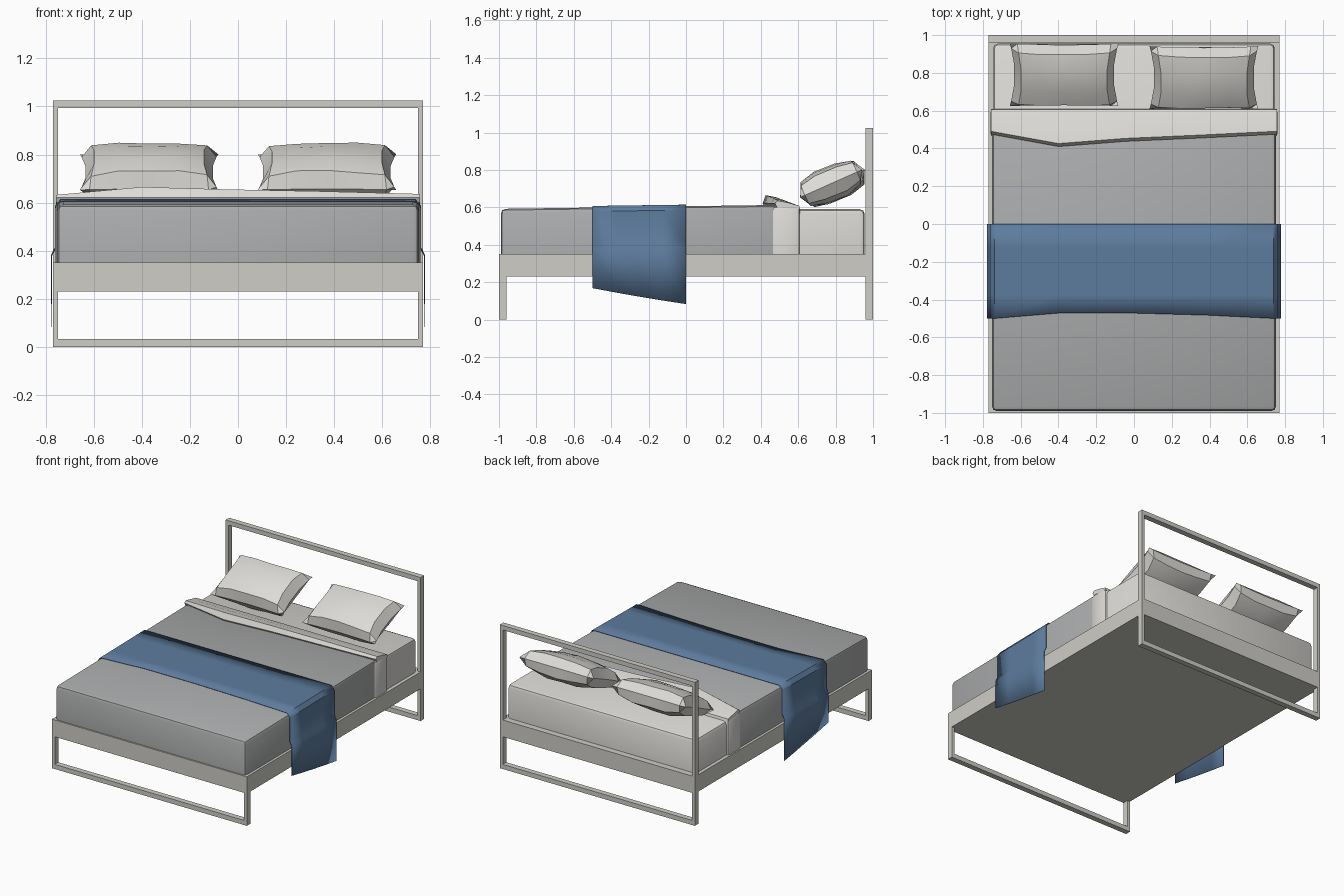
import bpy, bmesh, math, random
from mathutils import Matrix, Vector

if "Cube" in bpy.data.objects:
    bpy.data.objects.remove(bpy.data.objects["Cube"])

random.seed(4)


def mat(name, rgb):
    m = bpy.data.materials.new(name)
    m.diffuse_color = (*rgb, 1)
    m.use_nodes = True
    m.node_tree.nodes["Principled BSDF"].inputs["Base Color"].default_value = m.diffuse_color
    return m


FRAME = mat("frame_grey", (0.62, 0.61, 0.57))
LINEN = mat("white_linen", (0.72, 0.71, 0.68))
COVER = mat("cover_grey", (0.41, 0.415, 0.42))
BLUE = mat("throw_blue", (0.11, 0.20, 0.34))


def finish(bm, name, material, angle=None):
    bmesh.ops.recalc_face_normals(bm, faces=bm.faces)
    me = bpy.data.meshes.new(name)
    bm.to_mesh(me)
    bm.free()
    me.materials.append(material)
    ob = bpy.data.objects.new(name, me)
    bpy.context.collection.objects.link(ob)
    if angle:
        bpy.ops.object.select_all(action='DESELECT')
        ob.select_set(True)
        bpy.context.view_layer.objects.active = ob
        bpy.ops.object.shade_smooth_by_angle(angle=math.radians(angle))
    return ob


def box(name, x, y, z, material, bevel=0, slope=0):
    """Box from ranges; slope raises the top towards +y."""
    bm = bmesh.new()
    bmesh.ops.create_cube(bm, size=1)
    for v in bm.verts:
        v.co = [r[0] + (c + 0.5) * (r[1] - r[0]) for c, r in zip(v.co, (x, y, z))]
        if v.co.y == y[1] and v.co.z > z[0] + 0.01:
            v.co.z += slope
    if bevel:
        edges = [e for e in bm.edges if max(v.co.z for v in e.verts) > z[0] + 0.01]
        bmesh.ops.bevel(bm, geom=edges, offset=bevel, segments=2, profile=0.5, affect='EDGES')
    return finish(bm, name, material, 40 if bevel else None)


def loft(name, rows, material, angle, closed=False):
    """Skin a grid of points, optionally closing each row and capping the ends."""
    bm = bmesh.new()
    g = [[bm.verts.new(p) for p in r] for r in rows]
    n = len(g[0])
    for a, b in zip(g, g[1:]):
        for j in range(n if closed else n - 1):
            k = (j + 1) % n
            bm.faces.new((a[j], a[k], b[k], b[j]))
    if closed:
        bm.faces.new(g[0])
        bm.faces.new(g[-1])
    return finish(bm, name, material, angle)


# Frame: platform, foot loop and tall headboard loop
box("platform", (-.77, .77), (-1, 1), (.23, .35), FRAME)
for part, y, top in (("foot", (-1, -.96), .23), ("headboard", (.96, 1), 1.025)):
    for side, x in (("left", (-.77, -.748)), ("right", (.748, .77))):
        box(f"{part}_post_{side}", x, y, (0, top), FRAME)
    box(f"{part}_bottom_bar", (-.748, .748), y, (0, .033), FRAME)
box("headboard_top_bar", (-.748, .748), (.96, 1), (.993, 1.025), FRAME)

# Mattress, grey cover and the turned-back band on the sides
box("mattress", (-.745, .745), (-.975, .955), (.35, .59), LINEN, .025)
box("cover", (-.752, .752), (-.99, .5), (.35, .592), COVER, .025, .021)
box("sheet_band", (-.76, .76), (.46, .61), (.35, .605), LINEN, .02)

# Turned-back sheet lying on top, with an uneven front edge
fold = []
for x, yf, zt in ((-.757, .475, .632), (-.4, .41, .665), (-.05, .437, .655),
                  (.35, .455, .647), (.757, .475, .636)):
    fold.append([(x, yf + .012, .60), (x, yf, .622), (x, yf + .016, zt),
                 (x, yf + .075, zt - .012), (x, .605, .608), (x, .61, .59)])
loft("sheet_fold", fold, LINEN, 30, closed=True)

# Blue throw draped over both sides
half = [(.4, 0), (.738, 0), (.76, -.028), (.76, -.2), (.776, -.23)]
throw = []
for t in (0, .25, .5, .75, 1):
    y = -.5 + .5 * t
    top = .606 + .007 * t
    hem = .168 - .085 * t + .012 * (t * t - t)
    right = [(x, y, top + dz) for x, dz in half] + [(.775, y, hem)]
    left = [(-x, yy, z) for x, yy, z in reversed(right)]
    row = left + [(0, y, top)] + right
    # wavy front edge on the left of the top
    row = [(x, yy + (.028 if t == 0 and abs(x) < .5 else 0) * (1 - .4 * (x > 0)), z)
           for x, yy, z in row]
    throw.append(row)
ob = loft("throw", throw, BLUE, 30)
m = ob.modifiers.new("thickness", 'SOLIDIFY')
m.thickness = .003
m.offset = 0


# Pillows: two bulged grids sharing a seam, leaning back
def pillow(name, cx, cy):
    us = ((-1, 0), (-.86, .72), (-.45, .95), (0, 1), (.45, .95), (.86, .72), (1, 0))
    vs = ((-1, 0), (-.84, .75), (-.35, 1), (.35, 1), (.84, .75), (1, 0))
    place = Matrix.Translation((cx, cy, .727)) @ Matrix.Rotation(math.radians(24), 4, 'X')
    bm = bmesh.new()
    for s in (-1, 1):
        g = []
        for u, fu in us:
            row = []
            for v, fv in vs:
                x = .288 * u * (.91 + .09 * v * v)
                y = .182 * v * (.95 + .05 * u * u)
                h = .093 * fu * fv
                if h:
                    h += random.uniform(-.006, .006)
                row.append(bm.verts.new(place @ Vector((x, y, s * h))))
            g.append(row)
        for a, b in zip(g, g[1:]):
            for j in range(len(vs) - 1):
                bm.faces.new((a[j], b[j], b[j + 1], a[j + 1]))
    bmesh.ops.remove_doubles(bm, verts=bm.verts, dist=.0005)
    finish(bm, name, LINEN, 32)


pillow("pillow_left", -.37, .79)
pillow("pillow_right", .37, .775)
